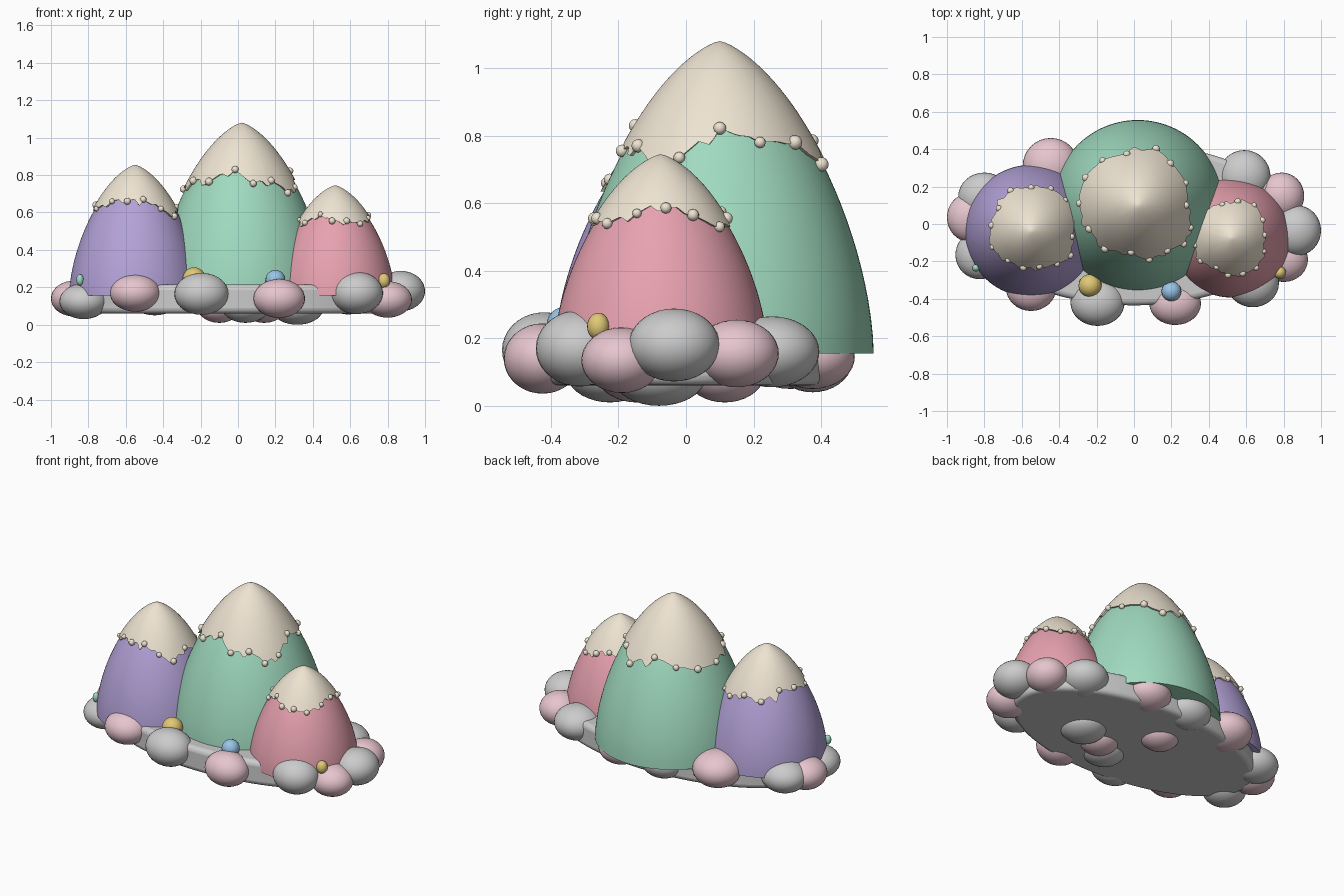
import bpy, bmesh, math, random
from mathutils import Vector

if "Cube" in bpy.data.objects:
    bpy.data.objects.remove(bpy.data.objects["Cube"])

random.seed(4)
BASE_Z = 0.155
SEG = 112


def material(name, rgb):
    m = bpy.data.materials.new(name)
    m.diffuse_color = (*rgb, 1)
    m.use_nodes = True
    m.node_tree.nodes["Principled BSDF"].inputs["Base Color"].default_value = m.diffuse_color
    return m


PURPLE = material("purple", (0.45, 0.36, 0.68))
GREEN = material("green", (0.35, 0.70, 0.52))
ROSE = material("rose", (0.80, 0.36, 0.43))
CREAM = material("cream", (0.85, 0.77, 0.64))
PINK = material("pale_pink", (0.80, 0.56, 0.62))
YELLOW = material("yellow", (0.75, 0.58, 0.18))
BLUE = material("blue", (0.32, 0.56, 0.80))


def finish(name, bm, mat=None, angle=40):
    bmesh.ops.recalc_face_normals(bm, faces=bm.faces)
    me = bpy.data.meshes.new(name)
    bm.to_mesh(me)
    bm.free()
    ob = bpy.data.objects.new(name, me)
    bpy.context.collection.objects.link(ob)
    if mat:
        me.materials.append(mat)
    bpy.context.view_layer.objects.active = ob
    ob.select_set(True)
    bpy.ops.object.shade_smooth_by_angle(angle=math.radians(angle))
    ob.select_set(False)
    return ob


def ellipsoid(name, loc, radii, mat=None, u=32, v=18):
    bm = bmesh.new()
    bmesh.ops.create_uvsphere(bm, u_segments=u, v_segments=v, radius=1)
    bmesh.ops.scale(bm, vec=radii, verts=bm.verts)
    ob = finish(name, bm, mat)
    ob.location = loc
    return ob


def skin(bm, rings, tip):
    """Bridge rings of points and close them onto a tip point."""
    vs = [[bm.verts.new(p) for p in ring] for ring in rings]
    top = bm.verts.new(tip)
    n = len(vs[0])
    for a, b in zip(vs, vs[1:]):
        for i in range(n):
            j = (i + 1) % n
            bm.faces.new((a[i], a[j], b[j], b[i]))
    for i in range(n):
        bm.faces.new((vs[-1][i], vs[-1][(i + 1) % n], top))
    return vs


def profile(t):
    return max(0, 1 - t ** 1.7) ** 0.7


def edge_height(points, a):
    """Jagged cap edge: piecewise linear height around the peak."""
    pts = points + [(points[0][0] + 360, points[0][1])]
    if a < pts[0][0]:
        a += 360
    for (a0, z0), (a1, z1) in zip(pts, pts[1:]):
        if a0 <= a <= a1:
            return z0 + (z1 - z0) * (a - a0) / (a1 - a0)


def mountain(name, x, y, R, peak, mat, beads, bead_r):
    H = peak - 0.008 - BASE_Z

    def point(deg, t, off=0, lift=0):
        a = math.radians(deg)
        r = R * profile(t) + off
        return Vector((x + r * math.cos(a), y + r * math.sin(a), BASE_Z + H * t + lift))

    angles = [360 * i / SEG for i in range(SEG)]
    # body
    bm = bmesh.new()
    ts = [1 - (1 - k / 24) ** 1.4 for k in range(24)]
    vs = skin(bm, [[point(a, t) for a in angles] for t in ts], (x, y, BASE_Z + H))
    bm.faces.new(vs[0])
    finish(name + "_mountain", bm, mat)

    # snow cap with small teeth between the beads
    edge = []
    for i, (a, z) in enumerate(beads):
        a1, z1 = beads[(i + 1) % len(beads)]
        gap = (a1 - a) % 360
        edge.append((a, z))
        edge.append((a + gap * 0.45, (z + z1) / 2 + random.uniform(-0.005, 0.015)))
        edge.append((a + gap * 0.75, (z + z1) / 2 - random.uniform(0.0, 0.035)))
    te = [(edge_height(edge, a) - BASE_Z) / H for a in angles]
    rings = [[point(a, t, -0.01) for a, t in zip(angles, te)]]
    for k in range(18):
        f = 1 - (1 - k / 18) ** 1.5
        rings.append([point(a, t + (1 - t) * f, 0.012 * (1 - f ** 4), 0.008 * f)
                      for a, t in zip(angles, te)])
    bm = bmesh.new()
    skin(bm, rings, (x, y, peak))
    finish(name + "_snow_cap", bm, CREAM, 50)

    # beads along the cap edge
    bm = bmesh.new()
    for a, z in beads:
        r = bead_r * random.uniform(0.8, 1.1)
        res = bmesh.ops.create_uvsphere(bm, u_segments=14, v_segments=9, radius=r)
        bmesh.ops.translate(bm, vec=point(a, (z - BASE_Z) / H, 0.01), verts=res["verts"])
    finish(name + "_snow_beads", bm, CREAM)


mountain("middle", 0.02, 0.10, 0.456, 1.08, GREEN,
         [(0, .822), (25, .78), (52, .78), (72, .715), (102, .785), (128, .74), (152, .72), (178, .725),
          (206, .77), (233, .765), (262, .83), (282, .755), (303, .77), (320, .705), (337, .735)], 0.02)
mountain("left", -0.55, -0.037, 0.353, 0.855, PURPLE,
         [(14, .60), (42, .58), (65, .575), (90, .61), (117, .59), (145, .645), (172, .64), (203, .62),
          (232, .66), (258, .66), (283, .67), (308, .62), (328, .58), (352, .63)], 0.017)
mountain("right", 0.52, -0.075, 0.318, 0.745, ROSE,
         [(5, .586), (30, .565), (55, .53), (80, .555), (105, .575), (135, .55), (165, .585), (192, .56),
          (217, .545), (243, .59), (265, .555), (288, .555), (310, .54), (338, .57)], 0.017)

# rounded oval ground slab
bm = bmesh.new()
bmesh.ops.create_cone(bm, cap_ends=True, segments=96, radius1=1, radius2=1, depth=0.155)
bmesh.ops.scale(bm, vec=(0.85, 0.43, 1), verts=bm.verts)
slab = finish("ground_slab", bm)
slab.location = (0, -0.005, 0.1375)
bev = slab.modifiers.new("round", "BEVEL")
bev.width, bev.segments, bev.limit_method = 0.03, 4, "ANGLE"

# ring of boulders, alternating grey and pink: x, y, z, radius x, y, z
boulders = [
    (.87, -.035, .18, .13, .135, .108), (.79, .15, .155, .12, .125, .10),
    (.59, .255, .16, .14, .14, .105), (.20, .375, .145, .135, .125, .095),
    (-.10, .375, .14, .14, .12, .10), (-.445, .31, .16, .15, .15, .11),
    (-.80, .145, .145, .14, .13, .10), (-.88, .035, .14, .12, .13, .095),
    (-.825, -.165, .125, .13, .13, .095), (-.55, -.34, .17, .135, .125, .10),
    (-.195, -.42, .165, .145, .125, .112), (.22, -.425, .14, .138, .115, .104),
    (.635, -.315, .17, .14, .13, .113), (.80, -.19, .135, .13, .12, .097)]
for i, (x, y, z, a, b, c) in enumerate(boulders):
    ellipsoid(f"boulder_{i + 1}", (x, y, z), (a, b, c), PINK if i % 2 else None)

# pebbles poking out of the underside
for i, (x, y, z, a) in enumerate([(.317, -.08, .09, .14), (.14, -.147, .10, .12),
                                  (.04, -.225, .10, .13), (-.10, .115, .10, .12)]):
    ellipsoid(f"under_pebble_{i + 1}", (x, y, z), (a, a, .09), PINK if i % 2 else None)

# small coloured gems between the boulders
for i, (x, y, z, r, h, m) in enumerate([(-.235, -.33, .245, .062, .062, YELLOW), (.20, -.36, .24, .053, .053, BLUE),
                                        (.78, -.26, .235, .033, .04, YELLOW), (-.845, -.235, .24, .02, .03, GREEN)]):
    ellipsoid(f"gem_{i + 1}", (x, y, z), (r, r, h), m, 20, 12)
